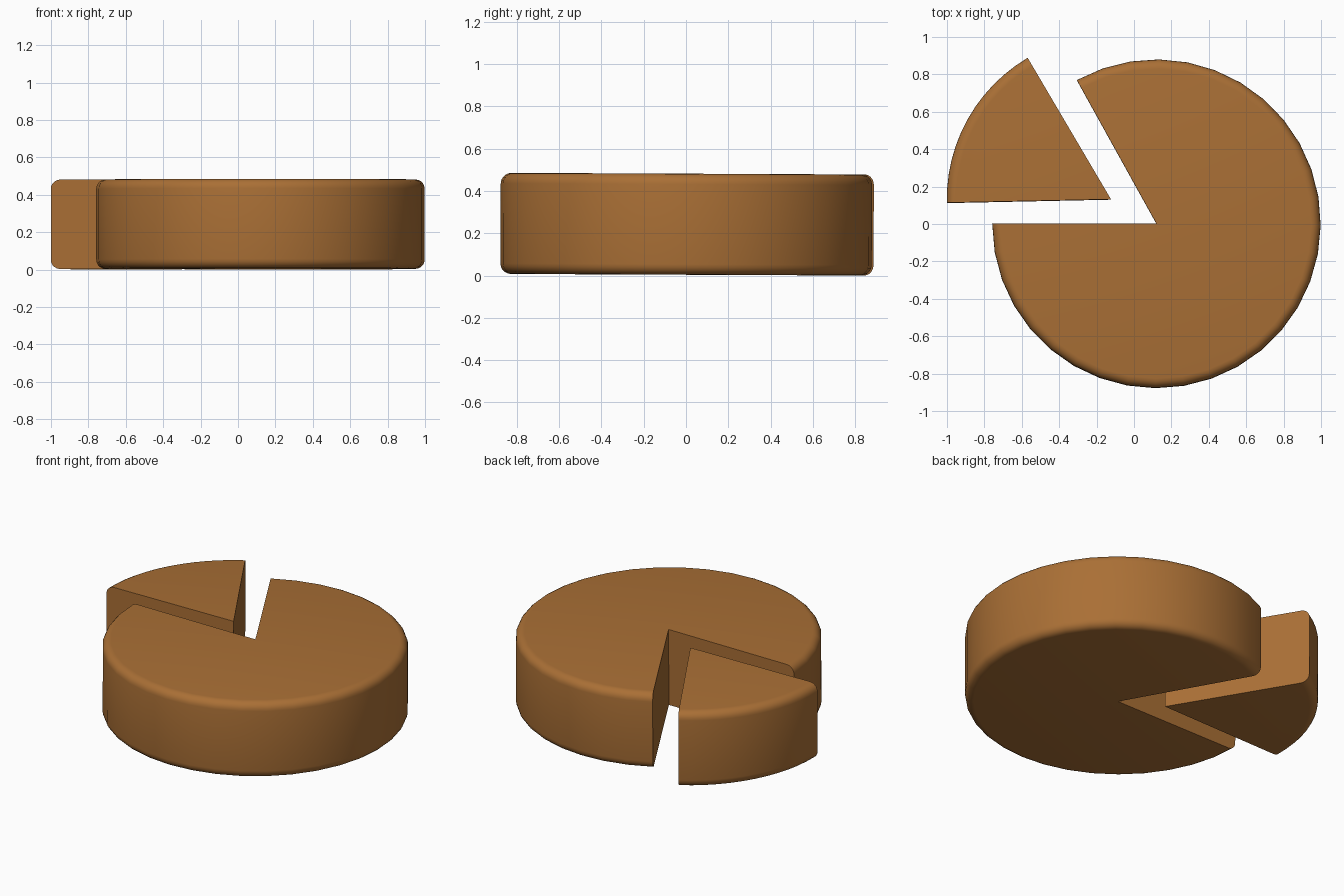
import bpy, bmesh, math

if "Cube" in bpy.data.objects:
    bpy.data.objects.remove(bpy.data.objects["Cube"])

RADIUS, HEIGHT, BEVEL = 0.878, 0.478, 0.05
TILT = -0.0045

rind = bpy.data.materials.new("rind")
rind.diffuse_color = (0.40, 0.16, 0.036, 1)
rind.use_nodes = True
rind.node_tree.nodes["Principled BSDF"].inputs["Base Color"].default_value = rind.diffuse_color


def rim_profile(steps=5):
    """Rounded outer edge, bottom to top, as (radius, z)."""
    pts = []
    for z, start in ((BEVEL, -90), (HEIGHT - BEVEL, 0)):
        for i in range(steps + 1):
            a = math.radians(start + 90 * i / steps)
            pts.append((RADIUS - BEVEL + BEVEL * math.cos(a), z + BEVEL * math.sin(a)))
    return pts


def sector(name, apex, start, end, segments):
    """Solid cylinder sector with rounded rim and sharp flat cuts."""
    bm = bmesh.new()
    bottom = bm.verts.new((0, 0, 0))
    top = bm.verts.new((0, 0, HEIGHT))
    rings = []
    for i in range(segments + 1):
        a = math.radians(start + (end - start) * i / segments)
        rings.append([bm.verts.new((r * math.cos(a), r * math.sin(a), z))
                      for r, z in rim_profile()])
    for a, b in zip(rings, rings[1:]):
        for j in range(len(a) - 1):
            bm.faces.new((a[j], b[j], b[j + 1], a[j + 1]))
    # flat bottom, top and the two cut faces
    bm.faces.new([bottom] + [r[0] for r in reversed(rings)])
    bm.faces.new([top] + [r[-1] for r in rings])
    bm.faces.new([bottom] + rings[0] + [top])
    bm.faces.new([top] + rings[-1][::-1] + [bottom])
    bmesh.ops.recalc_face_normals(bm, faces=bm.faces)
    mesh = bpy.data.meshes.new(name)
    bm.to_mesh(mesh)
    bm.free()
    mesh.materials.append(rind)
    obj = bpy.data.objects.new(name, mesh)
    bpy.context.collection.objects.link(obj)
    obj.location = (apex[0], apex[1], 0.004 + TILT * apex[1])
    obj.rotation_euler = (TILT, 0, 0)
    bpy.ops.object.select_all(action='DESELECT')
    obj.select_set(True)
    bpy.context.view_layer.objects.active = obj
    bpy.ops.object.shade_smooth_by_angle(angle=math.radians(30))


# main wheel with a sixth missing, and the wedge pulled out of it
sector("cheese_wheel", (0.12, 0), 180, 479, 30)
sector("cheese_wedge", (-0.123, 0.13), 120.5, 181.2, 12)
